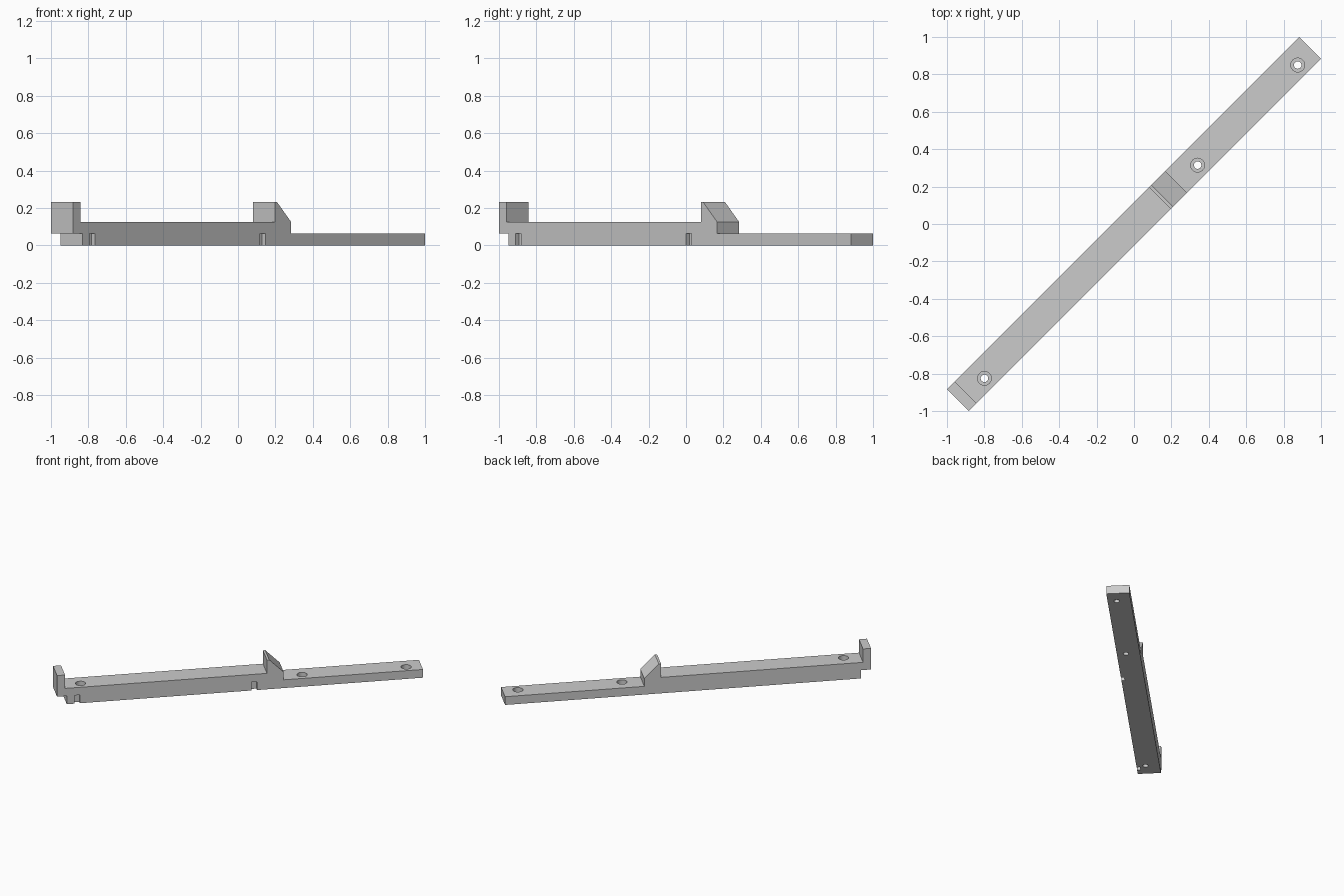
import bpy
import bmesh
import math

if "Cube" in bpy.data.objects:
    bpy.data.objects.remove(bpy.data.objects["Cube"], do_unlink=True)

HALF_WIDTH = 0.083
TURN = math.radians(45)

grey = bpy.data.materials.new("light_grey")
grey.use_nodes = True
grey.diffuse_color = (0.6, 0.6, 0.6, 1)
grey.node_tree.nodes["Principled BSDF"].inputs["Base Color"].default_value = (0.6, 0.6, 0.6, 1)


def add_object(name, bm):
    """Turn a bmesh into an object lying along the diagonal."""
    bmesh.ops.recalc_face_normals(bm, faces=bm.faces)
    mesh = bpy.data.meshes.new(name)
    bm.to_mesh(mesh)
    bm.free()
    mesh.materials.append(grey)
    obj = bpy.data.objects.new(name, mesh)
    obj.rotation_euler.z = TURN
    bpy.context.collection.objects.link(obj)
    return obj


def extrude_profile(name, points, y0, y1):
    """Extrude a lengthwise outline (x, z) across the bar."""
    bm = bmesh.new()
    face = bm.faces.new([bm.verts.new((x, y0, z)) for x, z in points])
    moved = bmesh.ops.extrude_face_region(bm, geom=[face])["geom"]
    bmesh.ops.translate(bm, vec=(0, y1 - y0, 0),
                        verts=[v for v in moved if isinstance(v, bmesh.types.BMVert)])
    return add_object(name, bm)


def cylinder(name, x, y, z0, z1, radius):
    bm = bmesh.new()
    bmesh.ops.create_cone(bm, cap_ends=True, segments=32, radius1=radius,
                          radius2=radius, depth=z1 - z0)
    bmesh.ops.translate(bm, vec=(x, y, (z0 + z1) / 2), verts=bm.verts)
    return add_object(name, bm)


def cut(target, cutter):
    """Subtract a cutter and remove it."""
    bpy.context.view_layer.update()
    mod = target.modifiers.new("cut", 'BOOLEAN')
    mod.operation = 'DIFFERENCE'
    mod.solver = 'EXACT'
    mod.object = cutter
    bpy.context.view_layer.objects.active = target
    bpy.ops.object.modifier_apply(modifier=mod.name)
    bpy.data.objects.remove(cutter, do_unlink=True)


# Bar with the end hook, raised bed, sloped stop and thin tail
LOW, BED, TOP, END = 0.065, 0.126, 0.232, 1.331
bar = extrude_profile("mounting_bar", [
    (-1.26, 0), (END, 0), (END, LOW),
    (0.318, LOW), (0.318, BED), (0.212, TOP), (0.196, TOP), (0.196, BED),
    (-1.273, BED), (-1.273, TOP), (-END, TOP), (-END, LOW), (-1.26, LOW),
], -HALF_WIDTH, HALF_WIDTH)

# Counterbored screw holes
for x, surface in ((-1.149, BED), (0.463, LOW), (1.22, LOW)):
    cut(bar, cylinder("bore_cutter", x, -0.018, -0.1, 0.3, 0.02))
    cut(bar, cylinder("counterbore_cutter", x, -0.018, surface - 0.035, 0.3, 0.037))

# Small notches low on one side
for x in (-1.185, 0.104):
    outline = [(x - 0.02, -0.05), (x + 0.02, -0.05), (x + 0.02, LOW), (x - 0.02, LOW)]
    cut(bar, extrude_profile("notch_cutter", outline, -HALF_WIDTH - 0.05, -HALF_WIDTH + 0.025))

# Round bores shade smoothly, edges stay sharp
bpy.ops.object.select_all(action='DESELECT')
bar.select_set(True)
bpy.context.view_layer.objects.active = bar
bpy.ops.object.shade_smooth_by_angle(angle=math.radians(30))
